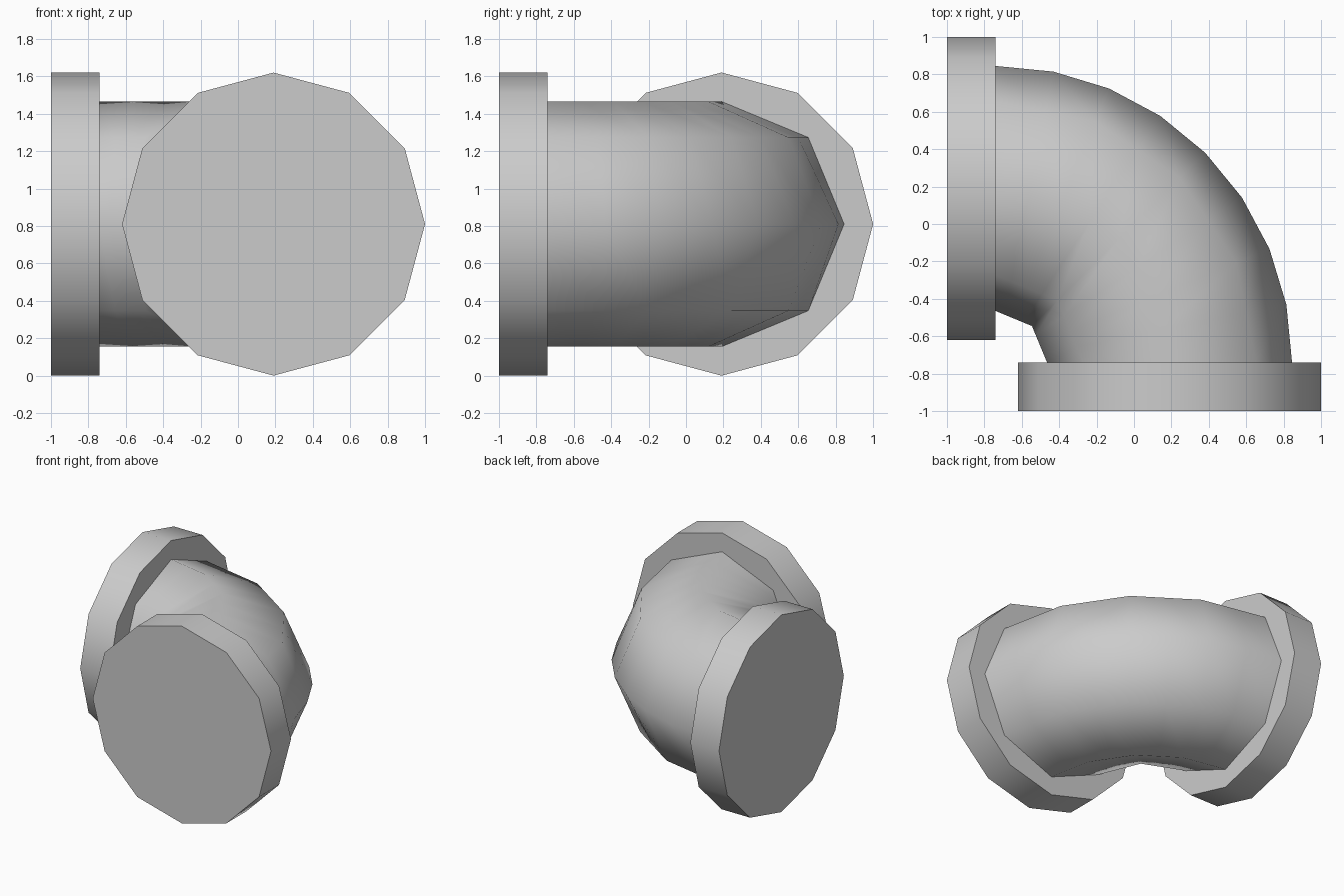
import bpy
import bmesh
from math import pi, sin, cos, radians

if "Cube" in bpy.data.objects:
    bpy.data.objects.remove(bpy.data.objects["Cube"])

CZ = 0.81                 # height of the pipe centre line
PIVOT = -0.74             # bend centre in x and y
BEND_R, PIPE_R = 0.93, 0.655
FLANGE_R, FLANGE_T = 0.81, 0.26


def smooth(obj):
    bpy.ops.object.select_all(action='DESELECT')
    obj.select_set(True)
    bpy.context.view_layer.objects.active = obj
    bpy.ops.object.shade_smooth_by_angle(angle=radians(50))


def flange(name, loc, rot):
    bpy.ops.mesh.primitive_cylinder_add(vertices=12, radius=FLANGE_R, depth=FLANGE_T,
                                        location=loc, rotation=rot)
    obj = bpy.context.object
    obj.name = name
    smooth(obj)


# Two twelve-sided end flanges
mid = PIVOT - FLANGE_T / 2
centre = PIVOT + BEND_R
flange("front_flange", (centre, mid, CZ), (pi / 2, 0, 0))
flange("left_flange", (mid, centre, CZ), (0, pi / 2, 0))

# Eight-sided elbow pipe: the bend is finer outside (8 steps) than inside (2 steps)
RINGS = 8
ROW_STEPS = [8, 4, 4, 2, 2, 2, 4, 4]


def bend_point(row, ring):
    a = 2 * pi * row / len(ROW_STEPS)
    rho = BEND_R + PIPE_R * cos(a)
    steps = ROW_STEPS[row]
    f = ring * steps / RINGS
    i = min(int(f), steps - 1)
    t0, t1 = (pi / 2 * k / steps for k in (i, i + 1))
    w = f - i
    return (PIVOT + rho * ((1 - w) * sin(t0) + w * sin(t1)),
            PIVOT + rho * ((1 - w) * cos(t0) + w * cos(t1)),
            CZ + PIPE_R * sin(a))


bm = bmesh.new()
n = len(ROW_STEPS)
rings = [[bm.verts.new(bend_point(r, k)) for r in range(n)] for k in range(RINGS + 1)]
for a, b in zip(rings, rings[1:]):
    for r in range(n):
        s = (r + 1) % n
        bm.faces.new((a[r], b[r], b[s], a[s]))
# Close the ends where they meet the flanges
bm.faces.new(rings[0])
bm.faces.new(rings[-1][::-1])
bmesh.ops.recalc_face_normals(bm, faces=bm.faces)
mesh = bpy.data.meshes.new("elbow_pipe")
bm.to_mesh(mesh)
bm.free()
pipe = bpy.data.objects.new("elbow_pipe", mesh)
bpy.context.collection.objects.link(pipe)
smooth(pipe)
